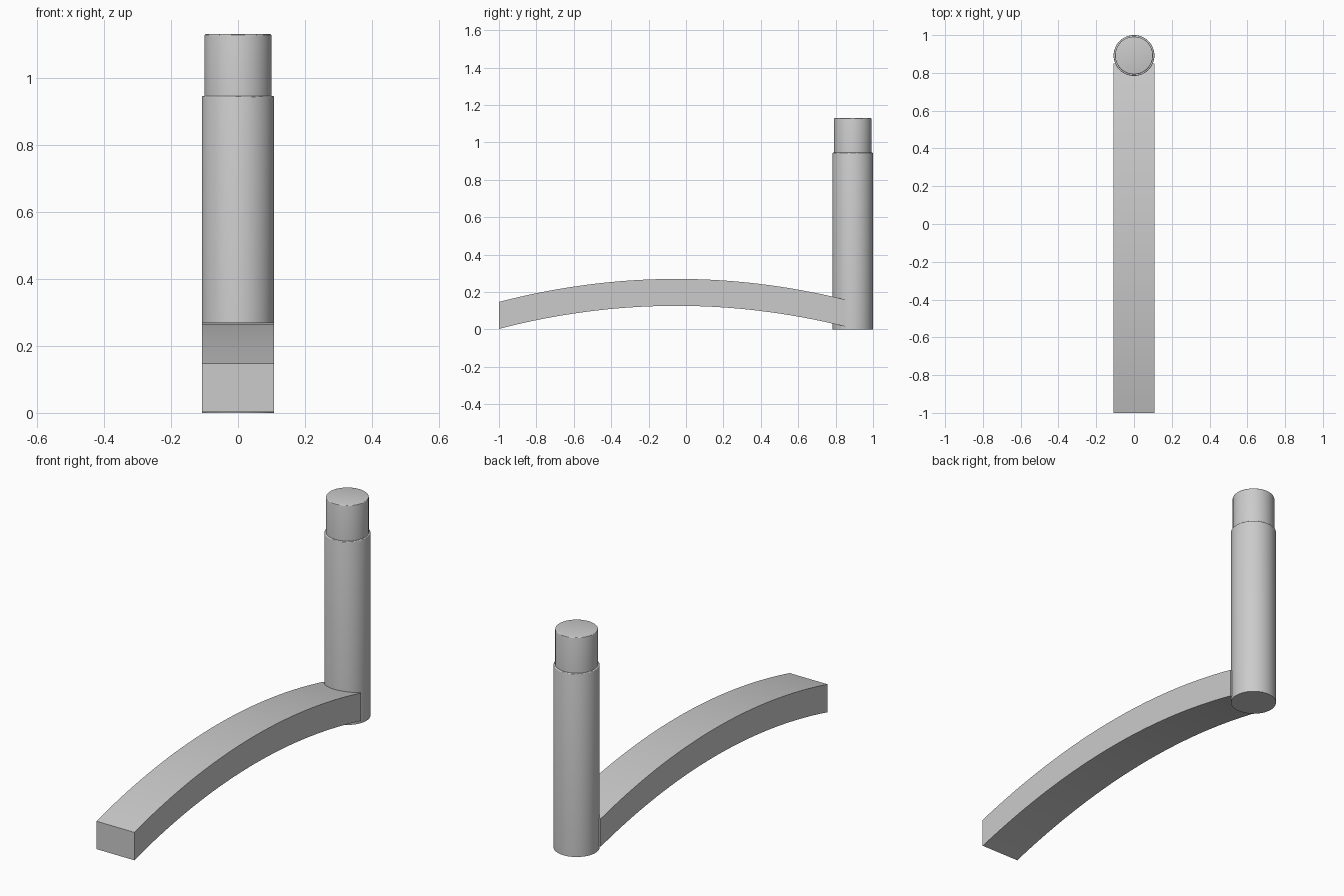
import bpy, bmesh, math

cube = bpy.data.objects.get("Cube")
if cube:
    bpy.data.objects.remove(cube, do_unlink=True)

# Single grey finish
grey = bpy.data.materials.new("plain_grey")
grey.use_nodes = True
colour = (0.6, 0.6, 0.6, 1)
grey.diffuse_color = colour
grey.node_tree.nodes["Principled BSDF"].inputs["Base Color"].default_value = colour

HALF_WIDTH = 0.108
POST_Y = 0.892


def finish(obj):
    obj.data.materials.append(grey)
    bpy.ops.object.select_all(action='DESELECT')
    obj.select_set(True)
    bpy.context.view_layer.objects.active = obj
    bpy.ops.object.shade_smooth_by_angle(angle=math.radians(30))


def post_section(name, radius, bottom, top, bevel):
    bpy.ops.mesh.primitive_cylinder_add(
        vertices=64, radius=radius, depth=top - bottom,
        location=(0, POST_Y, (bottom + top) / 2))
    obj = bpy.context.object
    obj.name = name
    # Soften only the upper rim
    bm = bmesh.new()
    bm.from_mesh(obj.data)
    upper = max(v.co.z for v in bm.verts) - 0.001
    rim = [e for e in bm.edges if all(v.co.z > upper for v in e.verts)]
    bmesh.ops.bevel(bm, geom=rim, offset=bevel, segments=3,
                    profile=0.5, affect='EDGES')
    bm.to_mesh(obj.data)
    bm.free()
    finish(obj)


def arched_bar(name, start, end, apex, base, rise, thickness, steps):
    # Side profile: lower arc out, upper arc back, with upright ends
    curve = rise / (apex - start) ** 2
    ys = [start + (end - start) * i / steps for i in range(steps + 1)]
    lower = [(y, base + rise - curve * (y - apex) ** 2) for y in ys]
    upper = [(y, z + thickness) for y, z in reversed(lower)]
    bm = bmesh.new()
    side = bm.faces.new([bm.verts.new((-HALF_WIDTH, y, z))
                         for y, z in lower + upper])
    grown = bmesh.ops.extrude_face_region(bm, geom=[side])["geom"]
    bmesh.ops.translate(bm, vec=(2 * HALF_WIDTH, 0, 0),
                        verts=[g for g in grown if isinstance(g, bmesh.types.BMVert)])
    bmesh.ops.recalc_face_normals(bm, faces=bm.faces)
    mesh = bpy.data.meshes.new(name)
    bm.to_mesh(mesh)
    bm.free()
    obj = bpy.data.objects.new(name, mesh)
    bpy.context.collection.objects.link(obj)
    finish(obj)


arched_bar("arched_arm", -1, 0.85, -0.05, 0.003, 0.123, 0.144, 32)
post_section("post", HALF_WIDTH, 0, 0.945, 0.004)
post_section("post_spigot", 0.1, 0.9, 1.13, 0.005)
